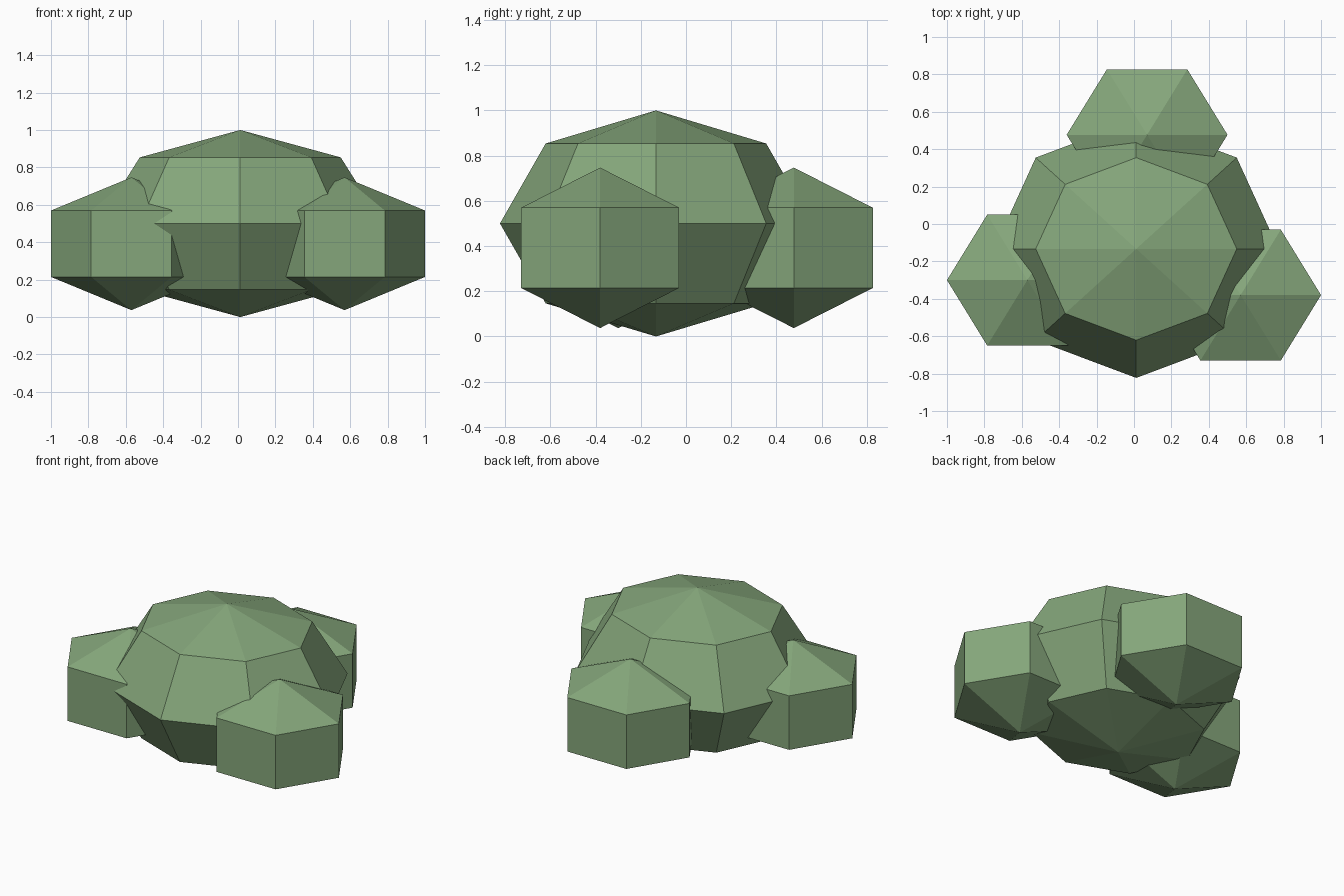
import bpy, bmesh, math

cube = bpy.data.objects.get("Cube")
if cube:
    bpy.data.objects.remove(cube, do_unlink=True)

# Leaf green, shared by all clumps
green = bpy.data.materials.new("leaf_green")
green.use_nodes = True
GREEN = (0.235, 0.384, 0.198, 1)
green.diffuse_color = GREEN
green.node_tree.nodes["Principled BSDF"].inputs["Base Color"].default_value = GREEN


def clump(name, center, radii, segments, rings):
    """Faceted ellipsoid with a corner on the +x axis."""
    bm = bmesh.new()

    def point(ring, seg):
        a, t = math.pi * ring / rings, math.tau * seg / segments
        unit = (math.sin(a) * math.cos(t), math.sin(a) * math.sin(t), -math.cos(a))
        return bm.verts.new([c + r * u for c, r, u in zip(center, radii, unit)])

    bottom, top = point(0, 0), point(rings, 0)
    loops = [[point(i, j) for j in range(segments)] for i in range(1, rings)]
    for j in range(segments):
        k = (j + 1) % segments
        bm.faces.new((bottom, loops[0][k], loops[0][j]))
        bm.faces.new((top, loops[-1][j], loops[-1][k]))
        for low, high in zip(loops, loops[1:]):
            bm.faces.new((low[j], low[k], high[k], high[j]))
    mesh = bpy.data.meshes.new(name)
    bm.to_mesh(mesh)
    bm.free()
    mesh.materials.append(green)
    obj = bpy.data.objects.new(name, mesh)
    bpy.context.collection.objects.link(obj)


# Large central clump
clump("main_foliage", (0.012, -0.133, 0.5), (0.76, 0.69, 0.5), 8, 4)

# Three small clumps around it
for name, x, y in (("left_foliage", 0.57, -0.38),
                   ("right_foliage", -0.57, -0.30),
                   ("back_foliage", 0.07, 0.477)):
    clump(name, (x, y, 0.392), (0.4965, 0.4665, 0.355), 6, 3)
